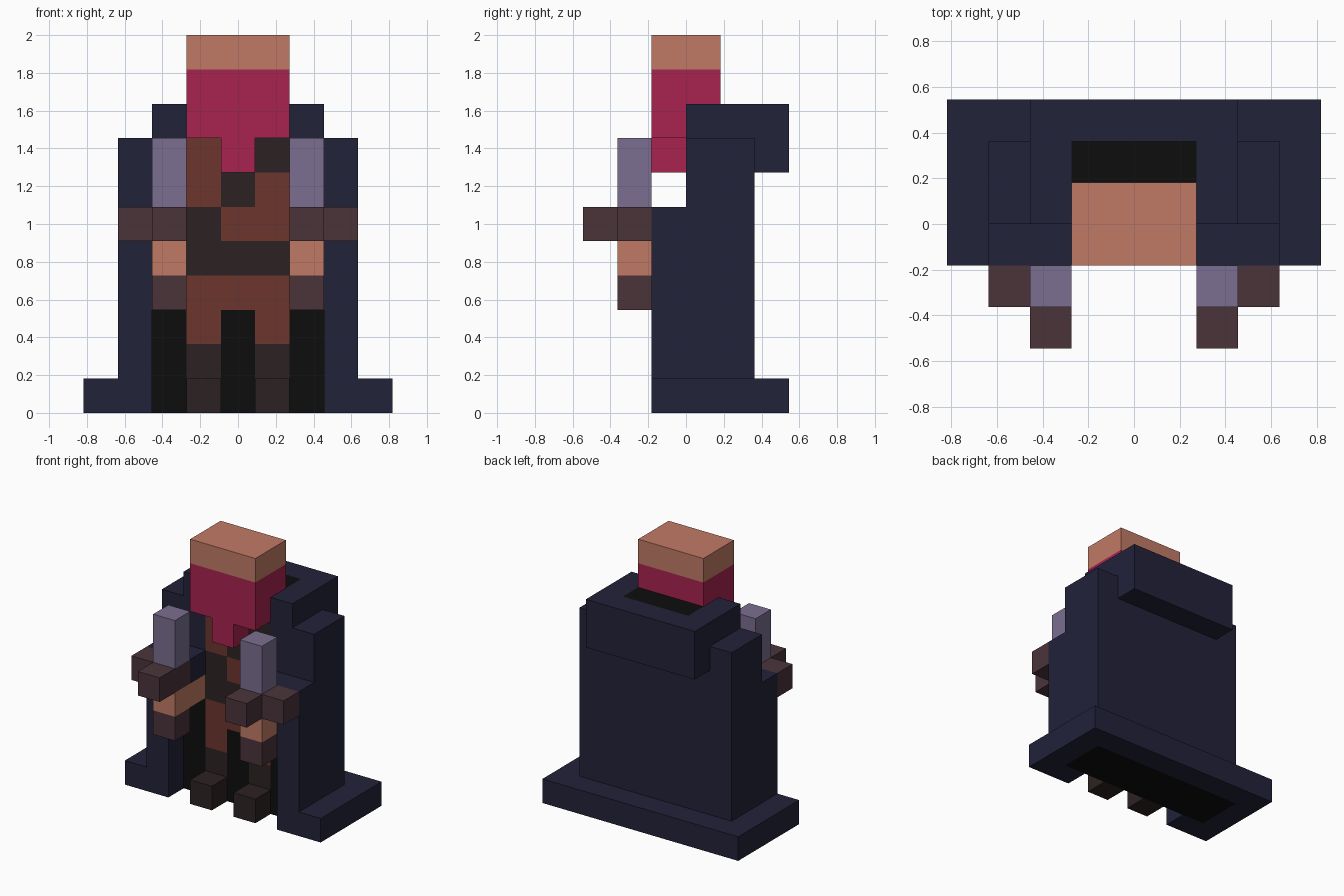
import bpy
import bmesh

cube = bpy.data.objects.get("Cube")
if cube:
    bpy.data.objects.remove(cube, do_unlink=True)

U = 2 / 11      # size of one block
E = 0.04        # thickness of the underside plate, in blocks


def linear(c):
    c /= 255
    return c / 12.92 if c <= 0.04045 else ((c + 0.055) / 1.055) ** 2.4


def material(name, r, g, b):
    colour = (linear(r), linear(g), linear(b), 1)
    mat = bpy.data.materials.new(name)
    mat.use_nodes = True
    mat.diffuse_color = colour
    bsdf = mat.node_tree.nodes["Principled BSDF"]
    bsdf.inputs["Base Color"].default_value = colour
    bsdf.inputs["Roughness"].default_value = 0.9
    return mat


navy = material("navy", 34, 34, 58)
skin = material("skin", 193, 122, 101)
crimson = material("crimson", 168, 34, 80)
lavender = material("lavender", 123, 111, 144)
rust = material("rust", 108, 54, 45)
dark_brown = material("dark brown", 44, 34, 34)
plum_brown = material("plum brown", 74, 52, 58)
black = material("black", 13, 13, 13)


def part(name, mat, *boxes, mirror=False):
    """Make one object from boxes (x0, x1, y0, y1, z0, z1) in block units."""
    boxes = list(boxes)
    if mirror:
        boxes += [(-b[1], -b[0]) + tuple(b[2:]) for b in boxes]
    bm = bmesh.new()
    for x0, x1, y0, y1, z0, z1 in boxes:
        verts = bmesh.ops.create_cube(bm, size=1)["verts"]
        bmesh.ops.scale(bm, verts=verts, vec=((x1 - x0) * U, (y1 - y0) * U, (z1 - z0) * U))
        bmesh.ops.translate(bm, verts=verts, vec=((x0 + x1) * U / 2, (y0 + y1) * U / 2, (z0 + z1) * U / 2))
    mesh = bpy.data.meshes.new(name)
    bm.to_mesh(mesh)
    bm.free()
    mesh.materials.append(mat)
    obj = bpy.data.objects.new(name, mesh)
    bpy.context.collection.objects.link(obj)
    return obj


# Cloak: back panel, side panels, front edges and shoulders
part("cloak_back", navy, (-3.5, 3.5, 1, 2, E, 8))
part("cloak_sides", navy, (2.5, 3.5, 0, 1, E, 8), (2.5, 3.5, -1, 0, 0, 6), mirror=True)
part("cloak_shoulders", navy, (1.5, 2.5, 0, 1, 5, 8), (1.5, 2.5, -1, 0, 5, 6), mirror=True)

# Hem spreading on the ground
part("cloak_hem_back", navy, (-4.5, 4.5, 2, 3, 0, 1))
part("cloak_hem_sides", navy, (3.5, 4.5, -1, 2, 0, 1), mirror=True)

# Collar with an overhang at the back
part("collar_back", navy, (-2.5, 2.5, 2, 3, 7, 9))
part("collar_sides", navy, (1.5, 2.5, 0, 2, 8, 9), mirror=True)
part("collar_lining", black, (-1.5, 1.5, 1, 2, 8, 9))

# Dark lining around the legs and underneath
part("cloak_lining", black, (-2.5, 2.5, 0, 1, 0, 1), (-0.5, 0.5, 0, 1, 1, 3))
part("cloak_lining_sides", black, (1.5, 2.5, 0, 1, 1, 5), mirror=True)
part("underside", black, (-3.5, 3.5, 1, 2, 0, E))
part("underside_sides", black, (2.5, 3.5, 0, 1, 0, E), mirror=True)

# Torso blocks, from the hips upward: R = rust tunic, D = dark straps
rows = ["R.R", "RRR", "DDD", "DRR", "RDR", "RDD"]
cells = {"R": [], "D": [], ".": []}
for i, row in enumerate(rows):
    for j, key in enumerate(row):
        cells[key].append((j - 1.5, j - 0.5, 0, 1, i + 2, i + 3))
part("tunic", rust, *cells["R"])
part("straps", dark_brown, *cells["D"])

# Legs and feet
part("legs", dark_brown, (0.5, 1.5, 0, 1, 1, 2), mirror=True)
part("feet", dark_brown, (0.5, 1.5, -1, 0, 0, 1), mirror=True)

# Head: hood, chin point and bare crown
part("head", crimson, (-1.5, 1.5, -1, 1, 8, 10))
part("beard", crimson, (-0.5, 0.5, -1, 0, 7, 8))
part("crown", skin, (-1.5, 1.5, -1, 1, 10, 11))

# Forearms, each holding a short blade with a guard and pommel
for side, s in (("left", 1), ("right", -1)):
    def span(a, b):
        return (a, b) if s > 0 else (-b, -a)
    inner, outer = span(1.5, 2.5), span(2.5, 3.5)
    part(side + "_forearm", skin, inner + (-2, 0, 4, 5))
    part(side + "_pommel", plum_brown, inner + (-2, -1, 3, 4))
    part(side + "_guard", plum_brown, inner + (-3, -1, 5, 6), outer + (-2, -1, 5, 6))
    part(side + "_blade", lavender, inner + (-2, -1, 6, 8))
